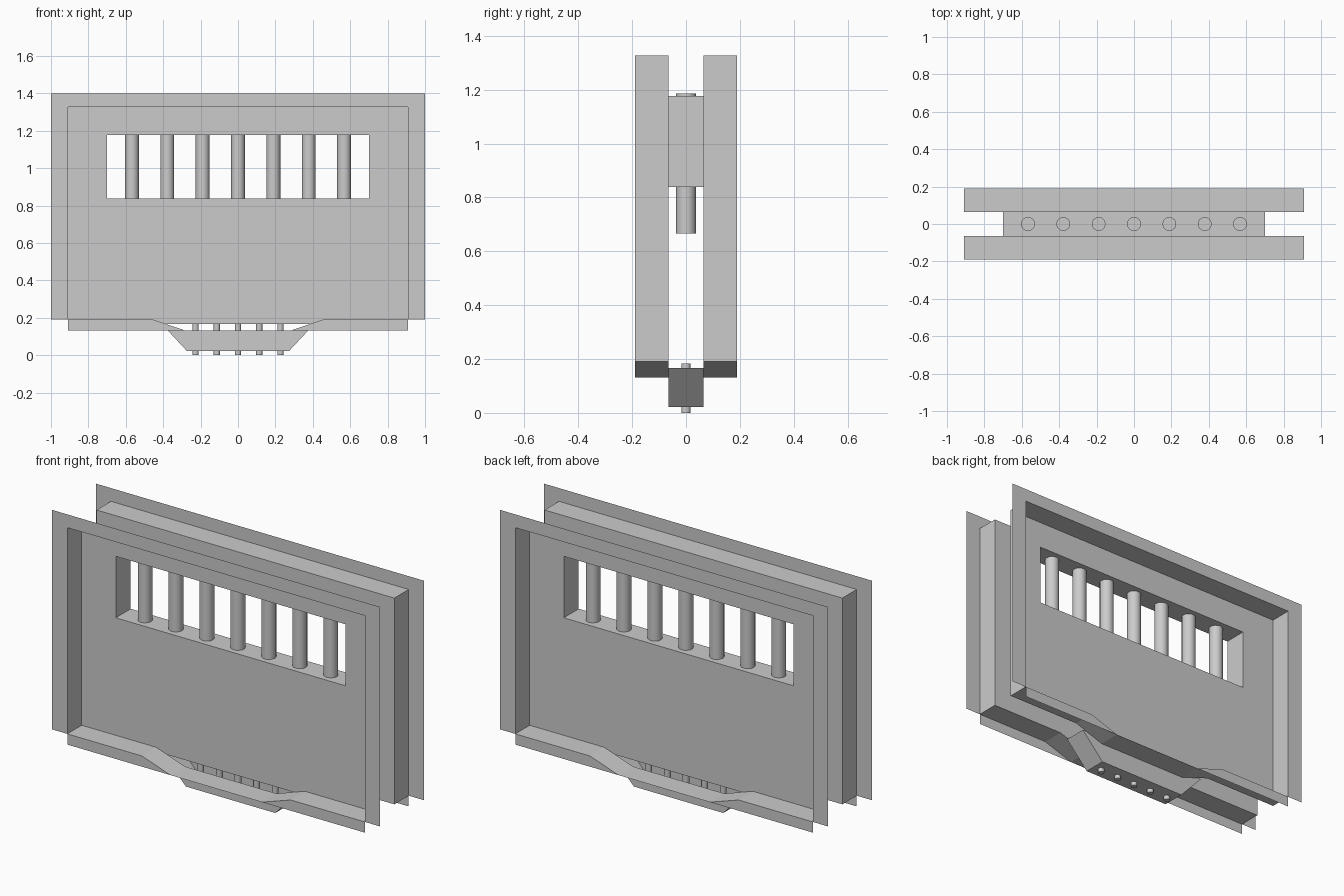
import bpy, bmesh, math

if "Cube" in bpy.data.objects:
    bpy.data.objects.remove(bpy.data.objects["Cube"])

D, P = 0.19, 0.065            # flange depth, panel depth (from centre)
XO, XI, ZO, ZI = 1.0, 0.908, 1.40, 1.327
WX, W0, W1 = 0.70, 0.838, 1.177   # window
ZB, ZL, ZS, ZF = 0.19, 0.131, 0.167, 0.022  # sill, lip, slot top, drain floor
SX = 0.454 - 0.176 * (ZB - ZS) / (ZB - ZL)  # where slot top meets sill slope
TX = 0.408                    # drain trough half width at top


def mesh_object(name, faces):
    """Sheet object from a list of polygons given as 3D points."""
    bm = bmesh.new()
    for f in faces:
        bm.faces.new([bm.verts.new(p) for p in f])
    bmesh.ops.remove_doubles(bm, verts=bm.verts, dist=1e-5)
    bmesh.ops.recalc_face_normals(bm, faces=bm.faces)
    me = bpy.data.meshes.new(name)
    bm.to_mesh(me)
    bm.free()
    ob = bpy.data.objects.new(name, me)
    bpy.context.collection.objects.link(ob)
    return ob


def flat(pts, y):
    return [(x, y, z) for x, z in pts]


def strips(pts, y0, y1):
    """Profile in xz swept along y."""
    return [[(a[0], y0, a[1]), (b[0], y0, b[1]), (b[0], y1, b[1]), (a[0], y1, a[1])]
            for a, b in zip(pts, pts[1:])]


def mirrored(pts):
    return [(-x, z) for x, z in pts]


sill = [(-XI, ZB), (-0.454, ZB), (-0.278, ZL), (0.278, ZL), (0.454, ZB), (XI, ZB)]

for side, s in (("front", -1), ("back", 1)):
    yo, yi = s * D, s * P
    # Outer flange
    flange_side = [(-XO, ZB), (-XI, ZB), (-XI, ZI), (-XO, ZO)]
    faces = [flat(flange_side, yo), flat(mirrored(flange_side), yo),
             flat([(-XO, ZO), (-XI, ZI), (XI, ZI), (XO, ZO)], yo)]
    # Recess walls
    faces += strips([(-XI, ZB), (-XI, ZI), (XI, ZI), (XI, ZB)], yo, yi)
    # Panel around the window
    jamb = [(-XI, ZB), (-WX, W0), (-WX, W1), (-XI, ZI)]
    faces += [flat(jamb, yi), flat(mirrored(jamb), yi),
              flat([(-XI, ZI), (-WX, W1), (WX, W1), (XI, ZI)], yi),
              flat([(-WX, W0), (-XI, ZB), (-0.454, ZB), (-SX, ZS), (SX, ZS),
                    (0.454, ZB), (XI, ZB), (WX, W0)], yi)]
    mesh_object(side + "_panel", faces)

    # Dipped sill with hanging lip
    lip = [(-XI, ZL), (-0.278, ZL), (-0.454, ZB), (-XI, ZB)]
    mesh_object(side + "_sill", strips(sill, yo, yi)
                + [flat(lip, yo), flat(mirrored(lip), yo)])

# Window tunnel
mesh_object("window_reveal", strips(
    [(-WX, W0), (WX, W0), (WX, W1), (-WX, W1), (-WX, W0)], -P, P))

# Drain trough under the panel, open through the slot
trough = [(-TX, ZS), (-0.273, ZF), (0.273, ZF), (TX, ZS)]
cheek = trough + [(SX, ZS), (0.278, ZL), (-0.278, ZL), (-SX, ZS)]
mesh_object("drain_trough", strips(trough + trough[:1], -P, P)
            + [flat(cheek, -P), flat(cheek, P)])


def bars(name, count, step, r, z0, z1, sides):
    for i in range(count):
        x = (i - (count - 1) / 2) * step
        bpy.ops.mesh.primitive_cylinder_add(
            vertices=sides, radius=r, depth=z1 - z0, location=(x, 0, (z0 + z1) / 2))
        bpy.context.object.name = f"{name}_{i + 1}"
        bpy.ops.object.shade_smooth_by_angle(angle=math.radians(40))


# Window bars and small drain bars
bars("window_bar", 7, 0.189, 0.037, 0.667, 1.187, 16)
bars("drain_bar", 5, 0.1135, 0.017, 0.0, 0.184, 12)
